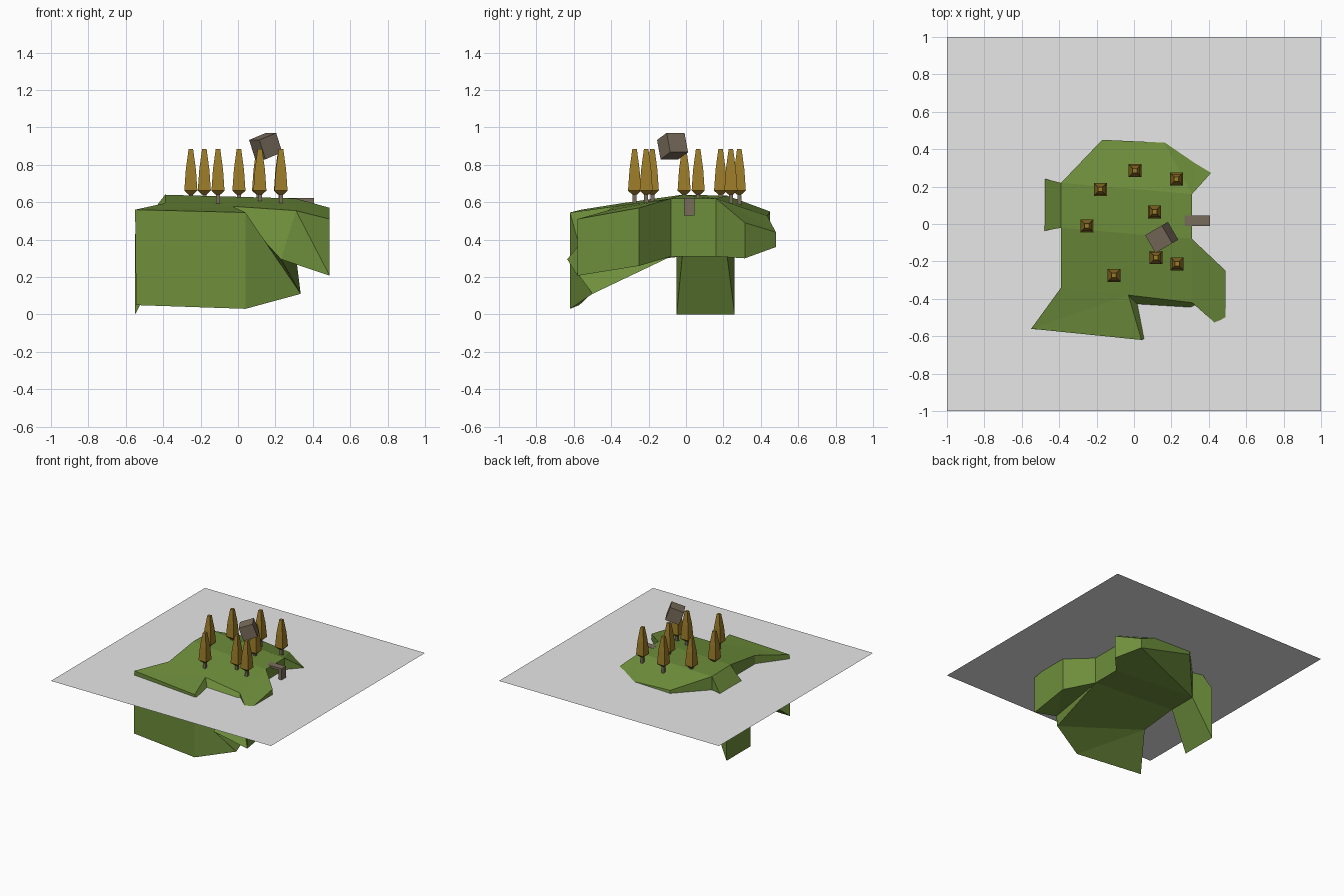
import bpy, bmesh, math
from mathutils import Matrix, Vector

if "Cube" in bpy.data.objects:
    bpy.data.objects.remove(bpy.data.objects["Cube"])


def material(name, rgb):
    m = bpy.data.materials.new(name)
    m.diffuse_color = (*rgb, 1)
    m.use_nodes = True
    m.node_tree.nodes["Principled BSDF"].inputs["Base Color"].default_value = m.diffuse_color
    return m


GRASS = material("grass_green", (0.155, 0.27, 0.044))
LEAF = material("autumn_gold", (0.33, 0.20, 0.022))
BROWN = material("grey_brown", (0.19, 0.15, 0.105))
WATER = material("pale_grey", (0.8, 0.8, 0.8))


def finish(bm, name, mats, closed=True):
    if closed:
        bmesh.ops.remove_doubles(bm, verts=bm.verts, dist=0.0005)
        bmesh.ops.recalc_face_normals(bm, faces=bm.faces)
    me = bpy.data.meshes.new(name)
    bm.to_mesh(me)
    bm.free()
    for m in mats:
        me.materials.append(m)
    ob = bpy.data.objects.new(name, me)
    bpy.context.collection.objects.link(ob)
    return ob


def face(bm, *pts, mat=0):
    f = bm.faces.new([bm.verts.new(p) for p in pts])
    f.material_index = mat


def spur(bm, inner, outer):
    """Arm pulled from an open quad of the core: four folded sides and an end."""
    n = len(inner)
    for k in range(n):
        j = (k + 1) % n
        face(bm, inner[k], outer[k], inner[j])
        face(bm, outer[k], outer[j], inner[j])
    face(bm, *outer)


def box(bm, lo, hi):
    size = [b - a for a, b in zip(lo, hi)]
    mid = [(a + b) / 2 for a, b in zip(lo, hi)]
    bmesh.ops.create_cube(bm, size=1, matrix=Matrix.Translation(mid) @ Matrix.Diagonal((*size, 1)))


# Water sheet
bm = bmesh.new()
bmesh.ops.create_grid(bm, x_segments=1, y_segments=1, size=1,
                      matrix=Matrix.Translation((0, 0, 0.525)))
finish(bm, "water_sheet", [WATER], closed=False)

# Island core: upper corners (capitals) and lower corners (small letters)
L0, L1, L2 = (-.39, -.34, .595), (-.39, -.02, .64), (-.39, .22, .635)
R0, R1, R2 = (.31, -.42, .555), (.31, -.08, .62), (.31, .16, .62)
M0 = (-.03, -.38, .578)
l0, l1, l2 = (-.39, -.34, .275), (-.39, -.02, .31), (-.39, .22, .31)
r0, r1, r2 = (.23, -.635, .295), (.31, -.08, .31), (.31, .16, .31)
m0 = (.335, -.50, .11)
bm = bmesh.new()
face(bm, L0, M0, R0, R1, L1)
face(bm, L1, R1, R2, L2)
face(bm, l0, m0, r1, l1)
face(bm, l1, r1, r2, l2)
face(bm, M0, R0, r0)
face(bm, M0, r0, m0)
face(bm, m0, r0, r1)
face(bm, L0, L1, l1, l0)
face(bm, R1, R2, r2, r1)

# Island arms: front left, front right, left leg
spur(bm, [L0, M0, m0, l0],
     [(-.55, -.56, .56), (.04, -.62, .545), (.04, -.62, .03), (-.545, -.57, .05)])
spur(bm, [R0, R1, r1, r0],
     [(.49, -.58, .51), (.49, -.25, .57), (.49, -.25, .26), (.49, -.58, .207)])
spur(bm, [L1, L2, l2, l1],
     [(-.55, -.05, .43), (-.55, .26, .43), (-.55, .26, 0), (-.55, -.05, 0)])

# Island back shelf
T, t = (-.17, .45, .55), (-.17, .45, .50)
M = (.16, .435, .527)
B, b = (.33, .48, .44), (.33, .48, .36)
E, e = (.45, .315, .49), (.45, .315, .30)
face(bm, R2, E, B)
face(bm, R2, B, M)
face(bm, L2, R2, M, T)
face(bm, R2, E, e, r2)
face(bm, E, B, b, e)
face(bm, T, M, B, b, t)
face(bm, L2, T, t, l2)
face(bm, l2, t, b)
face(bm, l2, b, e, r2)
finish(bm, "island", [GRASS])

# Trees: square trunk and a square tapering crown, as (height, half width)
TRUNK = [(.585, .012), (.648, .010)]
CROWN = [(.640, .012), (.662, .035), (.675, .034), (.775, .027), (.885, .012)]


def tower(bm, x, y, profile, mat):
    rings = [[(x + sx * h, y + sy * h, z) for sx, sy in ((-1, -1), (1, -1), (1, 1), (-1, 1))]
             for z, h in profile]
    face(bm, *rings[0], mat=mat)
    face(bm, *rings[-1], mat=mat)
    for a, c in zip(rings, rings[1:]):
        for k in range(4):
            j = (k + 1) % 4
            face(bm, a[k], a[j], c[j], c[k], mat=mat)


SPOTS = [(.005, .285), (.227, .24), (-.18, .185), (.11, .065),
         (-.252, -.01), (.117, -.18), (.23, -.213), (-.107, -.275)]
for i, (x, y) in enumerate(SPOTS):
    bm = bmesh.new()
    tower(bm, x, y, TRUNK, 0)
    tower(bm, x, y, CROWN, 1)
    finish(bm, f"tree_{i + 1}", [BROWN, LEAF])

# Floating tilted block
bm = bmesh.new()
bmesh.ops.create_cube(bm, size=.11, matrix=Matrix.Translation((.148, -.072, .90))
                      @ Matrix.Rotation(math.radians(30), 4, 'Z')
                      @ Matrix.Rotation(math.radians(-20), 4, 'Y'))
finish(bm, "floating_block", [BROWN])

# Small jetty: deck and end post
bm = bmesh.new()
box(bm, (.27, -.012, .603), (.405, .045, .622))
box(bm, (.375, -.012, .53), (.405, .045, .603))
finish(bm, "jetty", [BROWN])
